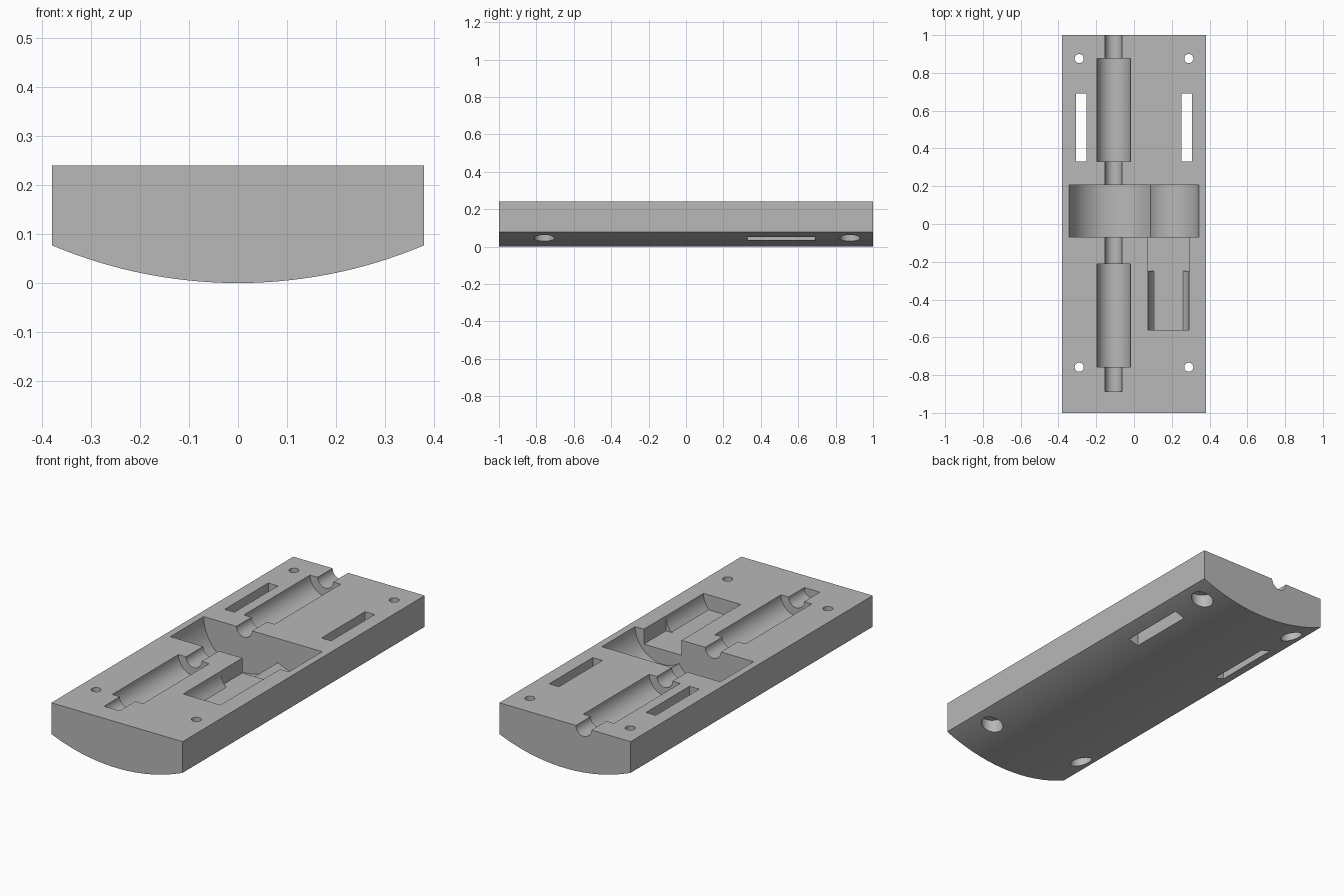
import bpy
import bmesh
from math import cos, sin, pi, asin, radians
from mathutils import Matrix

if "Cube" in bpy.data.objects:
    bpy.data.objects.remove(bpy.data.objects["Cube"], do_unlink=True)

HALF_W, TOP, EDGE = 0.38, 0.24, 0.077
SHAFT_X, MOTOR_X = -0.108, 0.183

grey = bpy.data.materials.new("plain grey")
grey.use_nodes = True
grey.diffuse_color = (0.48, 0.48, 0.48, 1)
grey.node_tree.nodes["Principled BSDF"].inputs["Base Color"].default_value = grey.diffuse_color


def finish(name, bm):
    bmesh.ops.recalc_face_normals(bm, faces=bm.faces)
    mesh = bpy.data.meshes.new(name)
    bm.to_mesh(mesh)
    bm.free()
    mesh.materials.append(grey)
    obj = bpy.data.objects.new(name, mesh)
    bpy.context.collection.objects.link(obj)
    return obj


def prism(name, profile, y0, y1):
    """Extrude an (x, z) outline along y."""
    bm = bmesh.new()
    face = bm.faces.new([bm.verts.new((x, y0, z)) for x, z in profile])
    new = bmesh.ops.extrude_face_region(bm, geom=[face])["geom"]
    verts = [v for v in new if isinstance(v, bmesh.types.BMVert)]
    bmesh.ops.translate(bm, verts=verts, vec=(0, y1 - y0, 0))
    return finish(name, bm)


def circle(x, z, r, floor=-1.0, n=64):
    return [(x + r * cos(2 * pi * i / n), max(floor, z + r * sin(2 * pi * i / n)))
            for i in range(n)]


def rectangle(x0, x1, z0, z1):
    return [(x0, z0), (x1, z0), (x1, z1), (x0, z1)]


def bore(name, x, y, r, z0, z1):
    bm = bmesh.new()
    bmesh.ops.create_cone(bm, cap_ends=True, segments=40, radius1=r, radius2=r,
                          depth=z1 - z0, matrix=Matrix.Translation((x, y, (z0 + z1) / 2)))
    return finish(name, bm)


# Housing half: flat top, upright sides, shallow arc underneath
radius = (HALF_W ** 2 + EDGE ** 2) / (2 * EDGE)
span = asin(HALF_W / radius)
steps = 48
outline = [(radius * sin(span * (2 * i / steps - 1)),
            radius * (1 - cos(span * (2 * i / steps - 1)))) for i in range(steps + 1)]
outline += [(HALF_W, TOP), (-HALF_W, TOP)]
housing = prism("housing_half", outline, -1, 1)

# Shaft channel, open at the back, and two bearing pockets
cutters = [prism("shaft_channel", circle(SHAFT_X, TOP, 0.045), -0.888, 1.1)]
for y0, y1 in ((-0.758, -0.211), (0.33, 0.877)):
    cutters.append(prism("bearing_pocket", circle(SHAFT_X, TOP, 0.089), y0, y1))

# Meshing gear pockets
for x, r in ((SHAFT_X, 0.235), (MOTOR_X, 0.16)):
    cutters.append(prism("gear_pocket", circle(x, TOP + 0.005, r, n=96), -0.069, 0.206))

# Motor pocket with flat floor and the square recess joining it to the gears
floor = TOP - 0.078
cutters.append(prism("motor_pocket", circle(MOTOR_X, TOP, 0.108, floor), -0.56, -0.24))
cutters.append(prism("motor_recess",
                     rectangle(MOTOR_X - 0.109, MOTOR_X + 0.109, floor, 0.4), -0.25, 0.0))

# Strap slots and counterbored screw holes on both sides
for side in (-1, 1):
    x = side * 0.28
    cutters.append(prism("strap_slot", rectangle(x - 0.028, x + 0.028, -0.1, 0.4), 0.33, 0.69))
    for y in (-0.758, 0.876):
        cutters.append(bore("screw_hole", side * 0.29, y, 0.024, -0.1, 0.4))
        cutters.append(bore("screw_head_bore", side * 0.29, y, 0.054, -0.1, 0.1))

# Carve the housing
bpy.ops.object.select_all(action="DESELECT")
housing.select_set(True)
bpy.context.view_layer.objects.active = housing
for cutter in cutters:
    cutter.hide_render = True
    mod = housing.modifiers.new(cutter.name, "BOOLEAN")
    mod.operation = "DIFFERENCE"
    mod.solver = "EXACT"
    mod.object = cutter
    bpy.ops.object.modifier_apply(modifier=mod.name)
    bpy.data.objects.remove(cutter, do_unlink=True)

bpy.ops.object.shade_smooth_by_angle(angle=radians(25))
